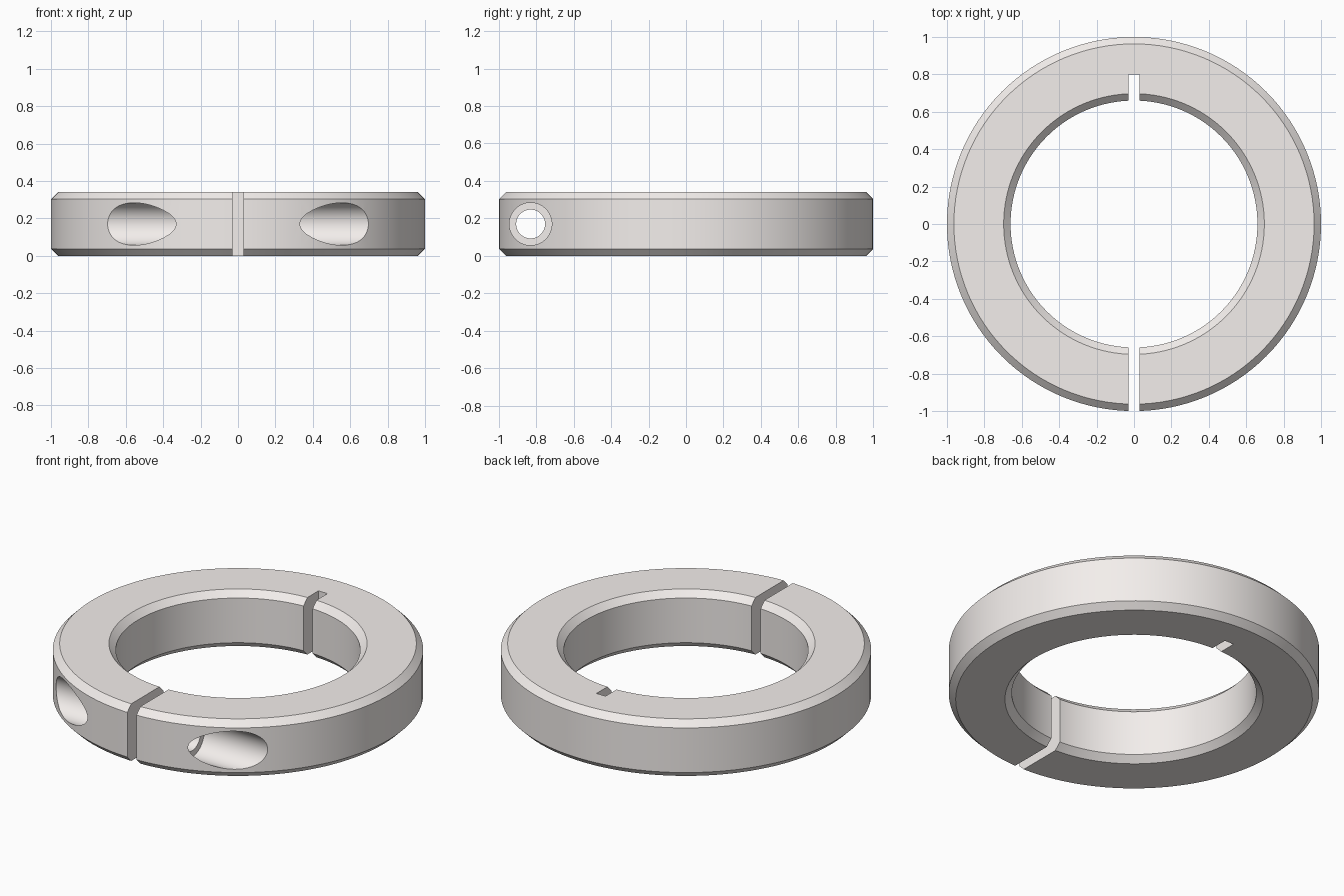
import bpy, bmesh
from math import pi
from mathutils import Matrix

if "Cube" in bpy.data.objects:
    bpy.data.objects.remove(bpy.data.objects["Cube"])

R_OUT, R_IN, H, C = 1.0, 0.66, 0.34, 0.037   # ring radii, height, chamfer
SLOT = 0.03                                  # half width of the slit
SCREW_Y, SCREW_Z = -0.83, H / 2


def add_object(name, bm):
    bmesh.ops.recalc_face_normals(bm, faces=bm.faces)
    mesh = bpy.data.meshes.new(name)
    bm.to_mesh(mesh)
    bm.free()
    obj = bpy.data.objects.new(name, mesh)
    bpy.context.collection.objects.link(obj)
    return obj


def cylinder_x(name, radius, x0, x1):
    bm = bmesh.new()
    place = Matrix.Translation(((x0 + x1) / 2, SCREW_Y, SCREW_Z)) @ Matrix.Rotation(pi / 2, 4, 'Y')
    bmesh.ops.create_cone(bm, cap_ends=True, segments=64, radius1=radius, radius2=radius,
                          depth=x1 - x0, matrix=place)
    return add_object(name, bm)


def box(name, x, y0, y1, z0, z1):
    bm = bmesh.new()
    place = Matrix.Translation((0, (y0 + y1) / 2, (z0 + z1) / 2)) @ Matrix.Diagonal((2 * x, y1 - y0, z1 - z0, 1))
    bmesh.ops.create_cube(bm, size=1, matrix=place)
    return add_object(name, bm)


# Collar ring: chamfered section revolved about z
profile = [(R_IN + C, 0), (R_OUT - C, 0), (R_OUT, C), (R_OUT, H - C),
           (R_OUT - C, H), (R_IN + C, H), (R_IN, H - C), (R_IN, C)]
bm = bmesh.new()
verts = [bm.verts.new((r, 0, z)) for r, z in profile]
edges = [bm.edges.new((verts[i], verts[(i + 1) % len(verts)])) for i in range(len(verts))]
bmesh.ops.spin(bm, geom=verts + edges, cent=(0, 0, 0), axis=(0, 0, 1),
               angle=2 * pi, steps=128, use_merge=True)
bmesh.ops.remove_doubles(bm, verts=bm.verts, dist=1e-5)
collar = add_object("clamp_collar", bm)

# Pale warm metal
metal = bpy.data.materials.new("pale_metal")
metal.diffuse_color = (0.9, 0.86, 0.84, 1)
metal.use_nodes = True
metal.node_tree.nodes["Principled BSDF"].inputs["Base Color"].default_value = metal.diffuse_color
collar.data.materials.append(metal)

# Cutters: front slit with hinge notch, screw hole, two counterbores
cutters = [
    box("slit_cutter", SLOT, -1.2, 0.8, -0.2, H + 0.2),
    cylinder_x("screw_hole_cutter", 0.077, -0.9, 0.9),
    cylinder_x("right_counterbore_cutter", 0.1135, 0.28, 1.2),
    cylinder_x("left_counterbore_cutter", 0.1135, -1.2, -0.28),
]
bpy.context.view_layer.objects.active = collar
collar.select_set(True)
for cutter in cutters:
    cutter.hide_render = True
    mod = collar.modifiers.new(cutter.name, 'BOOLEAN')
    mod.operation = 'DIFFERENCE'
    mod.solver = 'EXACT'
    mod.object = cutter
    bpy.ops.object.modifier_apply(modifier=mod.name)
for cutter in cutters:
    bpy.data.objects.remove(cutter)

bpy.ops.object.shade_smooth_by_angle(angle=pi / 6)
